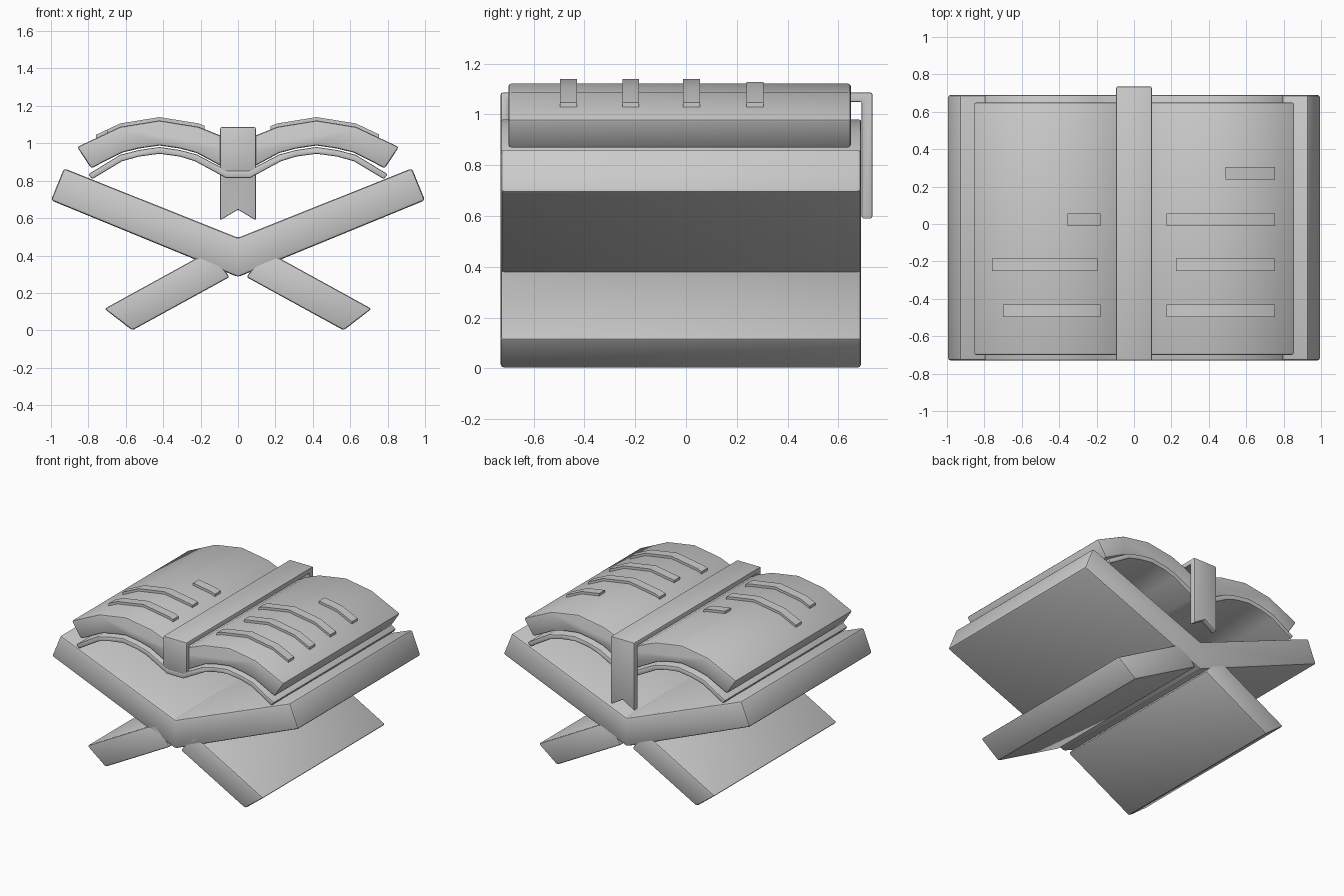
import bpy, bmesh, math

if "Cube" in bpy.data.objects:
    bpy.data.objects.remove(bpy.data.objects["Cube"])


def loft(name, loops, bevel=0.012):
    """Solid through matching closed loops, capped, with rounded hard edges."""
    bm = bmesh.new()
    rows = [[bm.verts.new(p) for p in loop] for loop in loops]
    n = len(loops[0])
    for a, b in zip(rows, rows[1:]):
        for i in range(n):
            j = (i + 1) % n
            bm.faces.new((a[i], a[j], b[j], b[i]))
    bm.faces.new(rows[0])
    bm.faces.new(rows[-1])
    bmesh.ops.recalc_face_normals(bm, faces=bm.faces)
    if bevel:
        hard = [e for e in bm.edges if e.calc_face_angle(0) > math.radians(35)]
        bmesh.ops.bevel(bm, geom=hard, offset=bevel, segments=2, profile=0.5,
                        affect='EDGES', clamp_overlap=True)
    bmesh.ops.recalc_face_normals(bm, faces=bm.faces)
    mesh = bpy.data.meshes.new(name)
    bm.to_mesh(mesh)
    bm.free()
    ob = bpy.data.objects.new(name, mesh)
    bpy.context.collection.objects.link(ob)
    bpy.ops.object.select_all(action='DESELECT')
    ob.select_set(True)
    bpy.context.view_layer.objects.active = ob
    bpy.ops.object.shade_smooth_by_angle(angle=math.radians(30))
    return ob


def prism(name, profile, y0, y1, bevel=0.012):
    """Extrude an (x, z) profile along y."""
    return loft(name, [[(x, y, z) for x, z in profile] for y in (y0, y1)], bevel)


def mirrored(line):
    """Complete a centre-to-right line with its left half, left to right."""
    return [(-x, z) for x, z in reversed(line) if x > 0] + line


# folding stand: V-shaped cradle and two splayed legs
top = mirrored([(0, 0.495), (0.93, 0.866)])
bottom = mirrored([(0, 0.285), (1.0, 0.695)])
prism("stand_cradle", top + bottom[::-1], -0.73, 0.69, 0.015)
for side, s in (("left", -1), ("right", 1)):
    leg = [(0.045, 0.285), (0.565, 0.0), (0.714, 0.115), (0.15, 0.425)]
    prism(side + "_leg", [(s * x, z) for x, z in leg], -0.73, 0.69, 0.012)

# open book cover, a thin curved sheet
top = mirrored([(0.06, 0.856), (0.22, 0.94), (0.31, 0.964), (0.42, 0.98),
                (0.53, 0.964), (0.63, 0.938), (0.80, 0.835)])
bottom = mirrored([(0.065, 0.815), (0.23, 0.904), (0.31, 0.929), (0.42, 0.944),
                   (0.53, 0.929), (0.62, 0.904), (0.78, 0.808)])
prism("book_cover", top + bottom[::-1], -0.73, 0.69, 0.008)

# page block
page = [(0, 0.985), (0.09, 1.04), (0.21, 1.088), (0.42, 1.122), (0.63, 1.088), (0.86, 0.98)]
under = mirrored([(0.06, 0.862), (0.22, 0.948), (0.31, 0.972), (0.42, 0.988),
                  (0.53, 0.972), (0.62, 0.95), (0.785, 0.866)])
prism("pages", mirrored(page) + under[::-1], -0.70, 0.65, 0.012)


def page_z(x):
    for (xa, za), (xb, zb) in zip(page, page[1:]):
        if xa <= x <= xb:
            return za + (zb - za) * (x - xa) / (xb - xa)


# raised bars on the pages that follow the curve: side, y, inner x, outer x
bars = [(1, 0.272, 0.49, 0.755), (1, 0.022, 0.175, 0.755), (1, -0.218, 0.225, 0.755),
        (1, -0.463, 0.175, 0.755), (-1, 0.022, 0.18, 0.355), (-1, -0.218, 0.195, 0.76),
        (-1, -0.463, 0.18, 0.70)]
for k, (s, y, x0, x1) in enumerate(bars):
    xs = [x0] + [x for x, z in page if x0 < x < x1] + [x1]
    profile = [(s * x, page_z(x) + 0.018) for x in xs]
    profile += [(s * x, page_z(x) - 0.01) for x in reversed(xs)]
    prism(f"page_line_{k + 1}", profile, y - 0.033, y + 0.033, 0)

# ribbon bookmark over the fold, with a notched tail at the back
columns = []
for x, tail in ((-0.095, 0.588), (0, 0.645), (0.095, 0.588)):
    side = [(-0.73, 0.85), (-0.73, 1.086), (0.735, 1.086), (0.735, tail),
            (0.692, tail), (0.692, 1.05), (-0.695, 1.05), (-0.695, 0.85)]
    columns.append([(x, y, z) for y, z in side])
loft("ribbon_bookmark", columns, 0.007)
